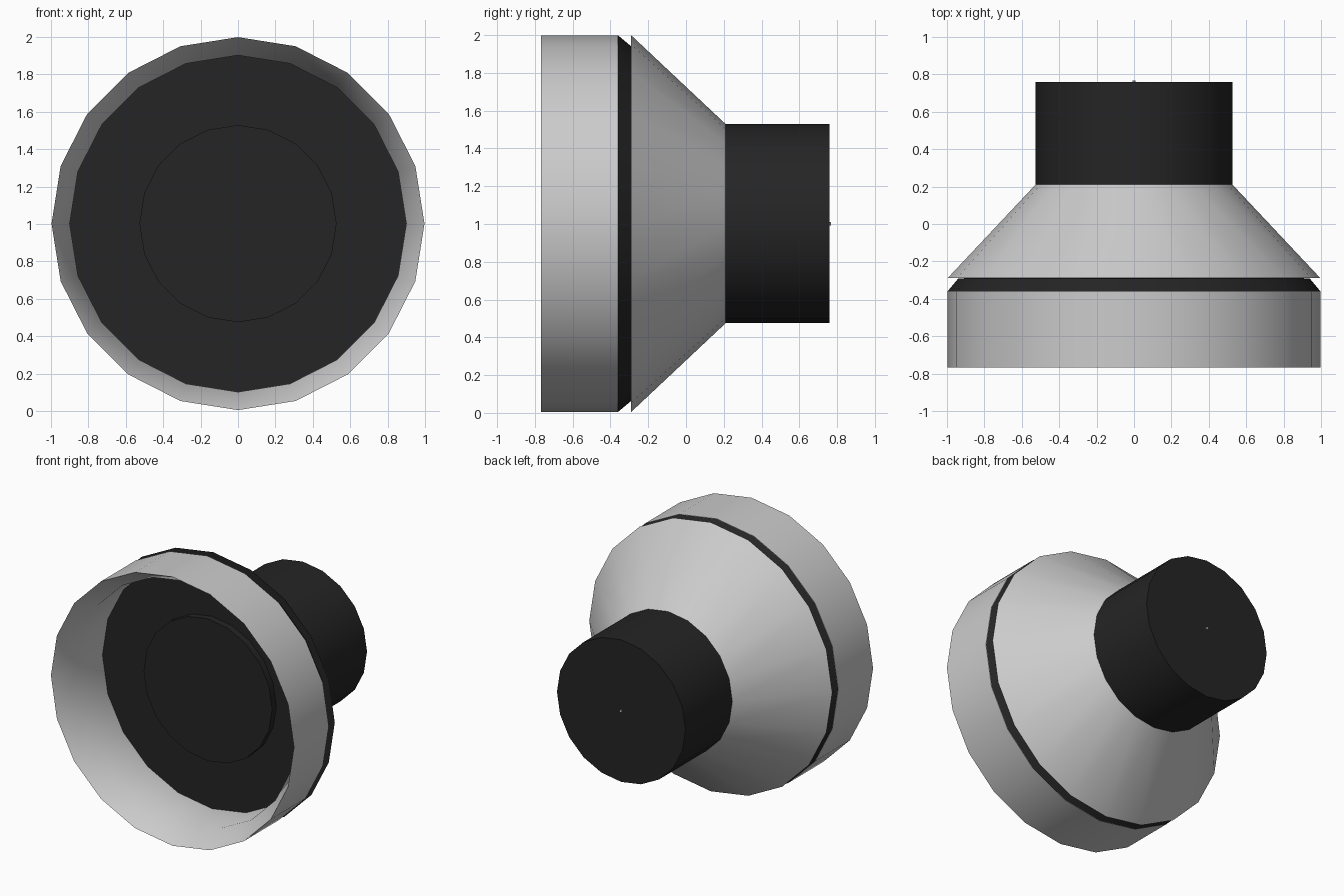
import bpy, bmesh, math

if "Cube" in bpy.data.objects:
    bpy.data.objects.remove(bpy.data.objects["Cube"])

SIDES = 20
AXIS_Z = 1.002

dark = bpy.data.materials.new("dark")
dark.diffuse_color = (0.018, 0.018, 0.018, 1)
dark.use_nodes = True
dark.node_tree.nodes["Principled BSDF"].inputs["Base Color"].default_value = dark.diffuse_color


def lathe(name, profile, mat=None, sides=SIDES, closed=False):
    """Revolve (radius, y) points around the horizontal axis; radius 0 makes a pole."""
    bm = bmesh.new()
    rings = []
    for r, y in profile:
        if r == 0:
            rings.append([bm.verts.new((0, y, AXIS_Z))] * sides)
        else:
            rings.append([bm.verts.new((r * math.cos(2 * math.pi * i / sides), y,
                                        AXIS_Z + r * math.sin(2 * math.pi * i / sides)))
                          for i in range(sides)])
    pairs = list(zip(rings, rings[1:]))
    if closed:
        pairs.append((rings[-1], rings[0]))
    for a, b in pairs:
        for i in range(sides):
            j = (i + 1) % sides
            bm.faces.new(list(dict.fromkeys((a[i], a[j], b[j], b[i]))))
    bmesh.ops.recalc_face_normals(bm, faces=bm.faces)
    mesh = bpy.data.meshes.new(name)
    bm.to_mesh(mesh)
    bm.free()
    ob = bpy.data.objects.new(name, mesh)
    bpy.context.collection.objects.link(ob)
    if mat:
        mesh.materials.append(mat)
    bpy.ops.object.select_all(action='DESELECT')
    ob.select_set(True)
    bpy.context.view_layer.objects.active = ob
    bpy.ops.object.shade_smooth_by_angle(angle=math.radians(30))
    return ob


# Front hood: straight outside, flared lip inside
lathe("front_hood", [(0.997, -0.768), (0.997, -0.36), (0.9, -0.302), (0.9, -0.602)],
      closed=True)

# Dark plate closing the hood, with the bevelled groove behind it
lathe("groove_plate", [(0, -0.303), (0.9, -0.303), (0.996, -0.359), (0.94, -0.292),
                       (0.997, -0.292), (0, -0.27)], dark)

# Tapered housing
lathe("tapered_housing", [(0.997, -0.29), (0.527, 0.21), (0.45, 0.21)])

# Rear barrel running through the body, its front cap just proud of the plate
lathe("rear_barrel", [(0, -0.353), (0.527, -0.353), (0.527, 0.759), (0, 0.759)], dark)

# Tiny pin in the middle of the rear cap
lathe("rear_pin", [(0, 0.75), (0.009, 0.75), (0.009, 0.768), (0, 0.768)], sides=8)
